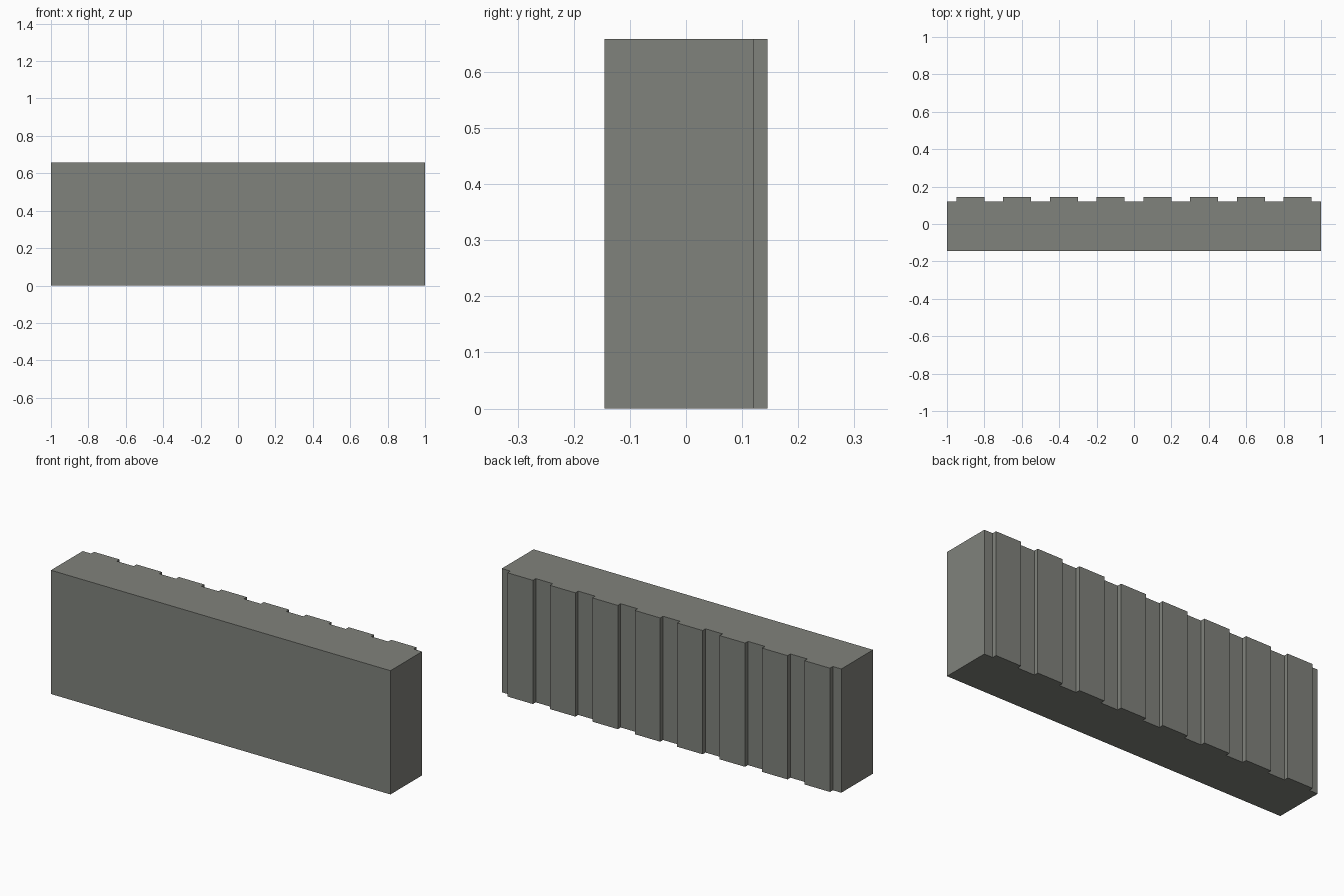
import bpy, bmesh

if "Cube" in bpy.data.objects:
    bpy.data.objects.remove(bpy.data.objects["Cube"])

HEIGHT = 0.659
FRONT, BACK, RIB = -0.1455, 0.1215, 0.1455   # y of front face, back face, rib face
RIB_COUNT, RIB_WIDTH, PITCH = 8, 0.15, 0.25

# Plan outline: plain front, evenly spaced ribs along the back
outline = [(-1, FRONT), (1, FRONT), (1, BACK)]
for i in reversed(range(RIB_COUNT)):
    x = (i - (RIB_COUNT - 1) / 2) * PITCH
    l, r = x - RIB_WIDTH / 2, x + RIB_WIDTH / 2
    outline += [(r, BACK), (r, RIB), (l, RIB), (l, BACK)]
outline.append((-1, BACK))

# Extrude the outline up into the ribbed wall block
bm = bmesh.new()
base = bm.faces.new([bm.verts.new((x, y, 0)) for x, y in outline])
top = bmesh.ops.extrude_face_region(bm, geom=[base], use_keep_orig=True)["geom"]
bmesh.ops.translate(bm, vec=(0, 0, HEIGHT),
                    verts=[g for g in top if isinstance(g, bmesh.types.BMVert)])
bmesh.ops.recalc_face_normals(bm, faces=bm.faces)
mesh = bpy.data.meshes.new("ribbed_wall_block")
bm.to_mesh(mesh)
bm.free()

# Concrete grey
mat = bpy.data.materials.new("concrete grey")
mat.diffuse_color = (0.216, 0.223, 0.2, 1)
mat.use_nodes = True
mat.node_tree.nodes["Principled BSDF"].inputs["Base Color"].default_value = mat.diffuse_color
mesh.materials.append(mat)
wall = bpy.data.objects.new("ribbed_wall_block", mesh)
bpy.context.collection.objects.link(wall)
